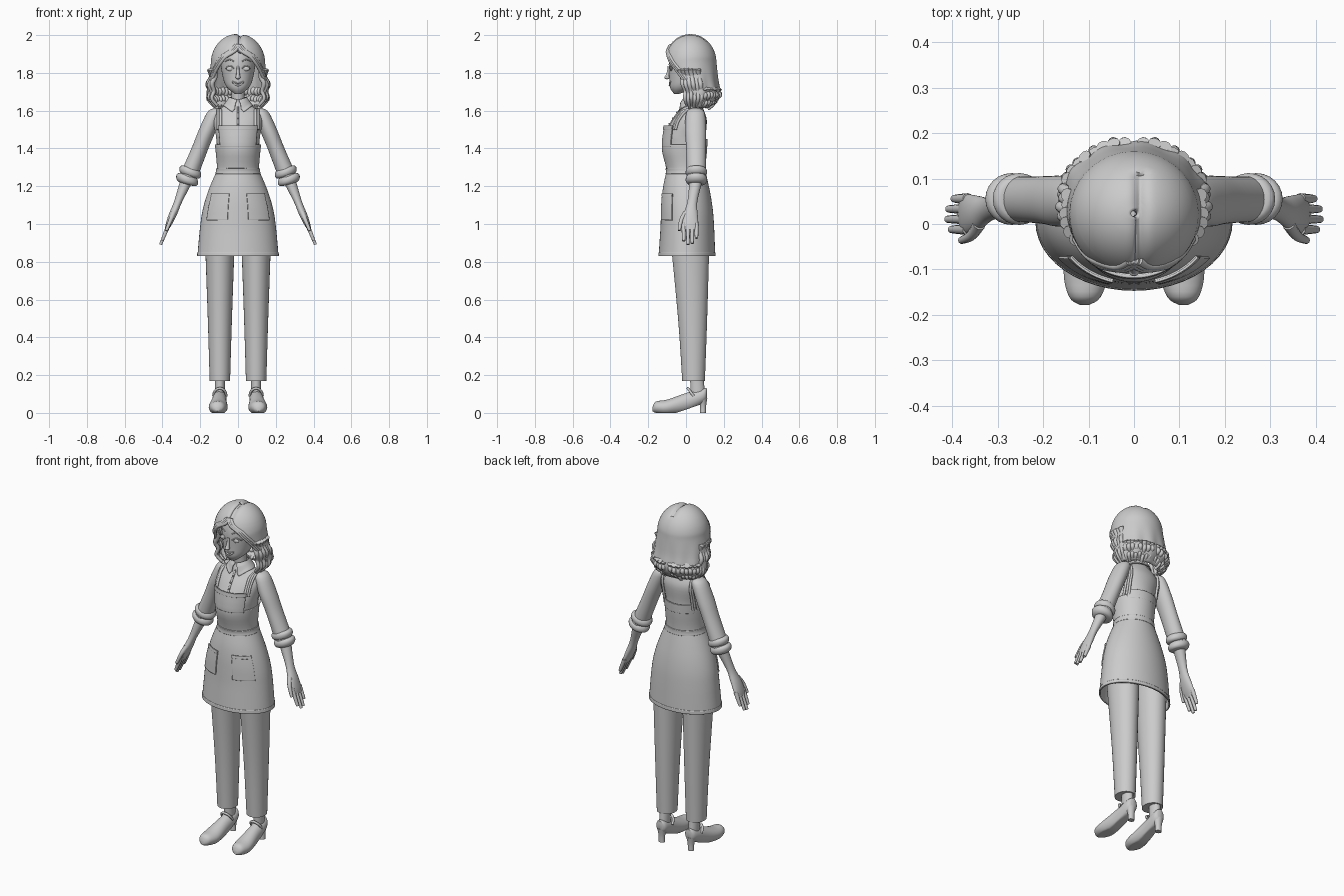
import bpy, bmesh, math, random
from mathutils import Vector

random.seed(4)
old = bpy.data.objects.get("Cube")
if old:
    bpy.data.objects.remove(old, do_unlink=True)

grey = (0.6, 0.6, 0.6, 1)
clay = bpy.data.materials.new("plain_grey")
clay.use_nodes = True
clay.diffuse_color = grey
clay.node_tree.nodes["Principled BSDF"].inputs["Base Color"].default_value = grey


def spline(rows, steps=4):
    """Smooth in-between rows through the given rows."""
    smooth = []
    for i in range(len(rows) - 1):
        around = (rows[max(i - 1, 0)], rows[i], rows[i + 1], rows[min(i + 2, len(rows) - 1)])
        for j in range(steps):
            t = j / steps
            smooth.append([b + t / 2 * (c - a + t * (2 * a - 5 * b + 4 * c - d + t * (3 * b - a - 3 * c + d)))
                           for a, b, c, d in zip(*around)])
    return smooth + [list(rows[-1])]


def section(rows, z, grow=0):
    """The oval (z, centre y, half width, half depth) of a profile at one height."""
    fine = spline(rows)
    for low, high in zip(fine, fine[1:]):
        if low[0] <= z <= high[0]:
            t = (z - low[0]) / (high[0] - low[0])
            y, width, depth = [a + (b - a) * t for a, b in zip(low[1:], high[1:])]
            return z, y, width + grow, depth + grow
    end = fine[0] if z < fine[0][0] else fine[-1]
    return z, end[1], end[2] + grow, end[3] + grow


def band(rows, low, high, grow=0, steps=6):
    return [section(rows, low + (high - low) * i / steps, grow) for i in range(steps + 1)]


def on_ring(oval, angle, centre_x=0):
    z, y, width, depth = oval
    return Vector((centre_x + width * math.sin(angle), y - depth * math.cos(angle), z))


def on_surface(rows, x, z, side=-1, lift=0):
    """Point on the front (side -1) or back (side 1) of a profile."""
    _, y, width, depth = section(rows, z, lift)
    return Vector((x, y + side * depth * math.sqrt(max(0, 1 - (x / width) ** 2)), z))


def activate(ob):
    bpy.ops.object.select_all(action="DESELECT")
    ob.select_set(True)
    bpy.context.view_layer.objects.active = ob


def finish(ob, mirror=False, thick=0):
    ob.data.materials.append(clay)
    if thick:
        solid = ob.modifiers.new("thickness", "SOLIDIFY")
        solid.thickness, solid.offset = thick, 0
    if mirror:
        ob.modifiers.new("mirror", "MIRROR")
    activate(ob)
    bpy.ops.object.shade_smooth_by_angle(angle=math.radians(50))


def shell(name, rows, centre=lambda z: 0, gap=None, thick=0, mirror=False, warp=None, sides=48):
    """Loft of ovals; gap gives the start and end angle where the loft is open."""
    bm = bmesh.new()
    rings = []
    for oval in spline(rows):
        start, end = gap(oval[0]) if gap else (0, 360)
        ring = []
        for i in range(sides + 1 if gap else sides):
            angle = math.radians(start + (end - start) * i / sides)
            point = on_ring(oval, angle, centre(oval[0]))
            ring.append(bm.verts.new(warp(point, angle) if warp else point))
        rings.append(ring)
    for low, high in zip(rings, rings[1:]):
        for i in range(sides):
            j = (i + 1) % len(low)
            bm.faces.new((low[i], low[j], high[j], high[i]))
    if not gap and not thick:
        bm.faces.new(rings[0])
        bm.faces.new(rings[-1])
    bmesh.ops.recalc_face_normals(bm, faces=bm.faces)
    mesh = bpy.data.meshes.new(name)
    bm.to_mesh(mesh)
    bm.free()
    ob = bpy.data.objects.new(name, mesh)
    bpy.context.collection.objects.link(ob)
    finish(ob, mirror, thick)


def tube(name, points, start, end, mirror=False):
    """Round strand through points, its radius going from start to end."""
    curve = bpy.data.curves.new(name, "CURVE")
    curve.dimensions, curve.bevel_depth, curve.bevel_resolution, curve.use_fill_caps = "3D", 1, 3, True
    path = spline(points)
    line = curve.splines.new("POLY")
    line.points.add(len(path) - 1)
    for i, place in enumerate(path):
        line.points[i].co = (*place, 1)
        line.points[i].radius = start + (end - start) * i / (len(path) - 1)
    ob = bpy.data.objects.new(name, curve)
    bpy.context.collection.objects.link(ob)
    activate(ob)
    bpy.ops.object.convert(target="MESH")
    finish(bpy.context.object, mirror)


def ball(name, at, size, mirror=False, bulge=1, slope=0):
    """Ellipsoid; a bulge under 1 makes it barrel shaped, slope tilts it sideways."""
    rows = []
    for i in range(9):
        angle = math.pi * i / 8
        r = max(math.sin(angle), 0.01) ** bulge
        rows.append((-size[2] * math.cos(angle), 0, size[0] * r, size[1] * r))
    shell(name, rows, mirror=mirror, sides=24, warp=lambda p, a: p + Vector(at) + Vector((0, 0, slope * p.x)))


# Trousers, ankles and heeled shoes
def leg_line(z):
    return .096


shell("trouser_leg", [(.17, .04, .054, .06), (.5, .035, .064, .077), (.95, .02, .08, .105)], leg_line, mirror=True)
shell("ankle", [(.06, .065, .027, .04), (.22, .055, .027, .034)], leg_line, mirror=True)


def lay_down(point, angle):
    sole = max(0, point.z + .05) * .35
    return Vector((point.x, point.z, max(point.y, sole)))


shell("shoe", [(-.178, .02, .01, .01), (-.16, .03, .035, .03), (-.1, .03, .05, .04), (0, .055, .04, .05),
               (.09, .09, .034, .04), (.11, .1, .018, .03)], lambda y: .1 - y * .05, mirror=True, warp=lay_down)
shell("shoe_heel", [(0, .09, .018, .016), (.04, .09, .019, .017), (.08, .085, .03, .028)], leg_line, mirror=True)
strap_arc = [math.radians(a) for a in range(-90, 91, 30)]
tube("shoe_strap", [(leg_line(0) + .034 * math.sin(a), .04 - .03 * math.cos(a), .09 + .04 * math.cos(a)) for a in strap_arc],
     .007, .007, True)

# Shared body profile, shirt and neck
body = [(.83, .005, .212, .147), (1, .007, .196, .138), (1.1, .004, .178, .132), (1.2, 0, .145, .118),
        (1.28, 0, .11, .1), (1.4, -.008, .117, .117), (1.52, 0, .13, .113)]
shirt = band(body, 1.25, 1.47, -.007) + [(1.55, .02, .13, .09), (1.6, .03, .11, .065), (1.635, .03, .055, .05), (1.66, .03, .04, .04)]
shell("shirt", shirt)
shell("neck", [(1.6, .03, .04, .04), (1.66, .025, .035, .036), (1.77, .02, .037, .04)])


def collar_points(point, angle):
    flap = .04 if point.z < 1.645 else .012
    point.z -= flap * max(0, math.cos(angle)) ** 3
    return point


shell("collar", [(1.625, .026, .078, .07), (1.65, .028, .058, .058), (1.67, .03, .045, .047)], thick=.006,
      gap=lambda z: (5 + (1.67 - z) * 400, 355 - (1.67 - z) * 400), warp=collar_points)
tube("shirt_placket", [on_surface(shirt, 0, z) for z in (1.51, 1.55, 1.6, 1.62)], .006, .005)
for z in (1.53, 1.56, 1.59):
    ball("shirt_button", on_surface(shirt, 0, z, lift=.006), (.005, .005, .005))


# Sleeves with rolled cuffs, forearms and hands
def arm_line(z):
    return .14 + .41 * (1.55 - z)


shell("sleeve", [(1.613, .05, .015, .02), (1.59, .05, .04, .048), (1.5, .05, .046, .056), (1.4, .053, .045, .052),
                 (1.25, .055, .05, .05)], arm_line, mirror=True)
for z in (1.235, 1.275):
    ball("rolled_cuff", (arm_line(z), .055, z), (.058, .057, .027), True, bulge=.4, slope=.25)
shell("forearm_and_palm", [(1.24, .055, .036, .036), (1.12, .034, .022, .026), (1.05, .024, .022, .038),
                           (1, .022, .017, .043), (.97, .022, .01, .035)], arm_line, mirror=True)
for i in range(4):
    y = -.012 + i * .0225
    tip = .89 + .012 * (i - 1.3) ** 2
    tube("finger", [(arm_line(z), y, z) for z in (1, .95, tip)], .0125, .008, True)
tube("thumb", [(arm_line(z), y, z) for y, z in ((0, 1.06), (-.025, 1.02), (-.036, .965))], .015, .008, True)


# Apron: skirt, bodice, bib, pockets and straps
def bib_front(z):
    return -52, 52


shell("apron_skirt", band(body, .83, 1.28), thick=.006)
shell("apron_hem", band(body, .83, .85, .003, 1), thick=.004)
shell("apron_bodice", band(body, 1.27, 1.42), thick=.006)
shell("waist_band", band(body, 1.265, 1.295, .004, 2), thick=.005)
shell("apron_bib", band(body, 1.41, 1.52), gap=bib_front, thick=.007)
shell("bib_band", band(body, 1.5, 1.522, .003, 2), gap=bib_front, thick=.006)
shell("apron_back_panel", band(body, 1.4, 1.45), gap=lambda z: (125, 235), thick=.006)
shell("pocket", band(body, 1.02, 1.16, .006), gap=lambda z: (16, 56), thick=.006, mirror=True)
shell("pocket_trim", band(body, 1.145, 1.162, .009, 2), gap=lambda z: (16, 56), thick=.005, mirror=True)
heights = (1.5, 1.55, 1.6)
for x in (.092, .1, .108):
    over = [on_surface(shirt, x, z, -1, .006) for z in heights]
    over += [on_surface(shirt, x, z, 1, .006) for z in reversed(heights)]
    over.append(on_surface(body, x, 1.42, 1))
    tube("shoulder_strap", over, .007, .007, True)

# Head and face
head = [(1.688, -.05, .015, .012), (1.72, -.02, .056, .064), (1.77, .005, .079, .093), (1.87, .016, .092, .106),
        (1.94, .02, .07, .085), (1.97, .02, .025, .03)]
shell("head", head)


def face_line(name, left, right, z, bow, radius, mirror=False):
    """Curved line that follows the face, bent upward by bow in the middle."""
    points = []
    for i in range(7):
        t = i / 6
        points.append(on_surface(head, left + (right - left) * t, z + bow * math.sin(math.pi * t)))
    tube(name, points, radius, radius, mirror)


face_line("upper_eyelid", .02, .066, 1.823, .014, .003, True)
face_line("eyebrow", .02, .068, 1.86, .01, .003, True)
face_line("upper_lip", -.03, .03, 1.754, -.008, .004)
face_line("lower_lip", -.026, .026, 1.75, -.016, .005)
ball("eye", on_surface(head, .042, 1.822), (.02, .007, .012), True)
tube("nose_bridge", [on_surface(head, 0, 1.835), (0, -.093, 1.805), (0, -.1, 1.78)], .006, .011)
ball("nose_tip", (0, -.1, 1.776), (.013, .015, .01))

# Hair cap: domed top, flared ends, a parting, and an opening around the face
hair = [(1.62, .045, .125, .085), (1.68, .052, .155, .122), (1.76, .04, .148, .124)]
for i in range(7):
    rise = math.radians(i * 14.5)
    hair.append((1.85 + .15 * math.sin(rise), .023, .137 * math.cos(rise), .132 * math.cos(rise)))


def hair_edge(z):
    return 86 * math.sqrt(max(0, 1.92 - z) / .24)


def wave(point, angle):
    ripple = min(1, max(0, 1.84 - point.z) * 7) * .025 * math.sin(11 * angle)
    point.x *= 1 + ripple
    point.y += (point.y - .04) * ripple
    if point.y < .11:
        point.z -= .014 * math.exp(-((point.x - .012) / .014) ** 2) * (point.z > 1.86)
    return point


shell("hair_cap", hair, gap=lambda z: (hair_edge(z), 360 - hair_edge(z)), thick=.014, warp=wave, sides=72)

# Fringe swept along the opening, then wavy locks round the sides and nape
for i in range(3):
    fringe = []
    for j in range(7):
        z = 1.945 - j * .03
        fringe.append(on_ring(section(hair, z, .003), math.radians(hair_edge(z) + 6 - i * 5)))
    tube("swept_fringe", fringe, .01, .008, True)
for i in range(14):
    angle = math.radians(62 + i * 8.5)
    top = 1.82 if i < 6 else 1.72
    drop = (top - 1.62 + random.uniform(-.012, .012)) / 5
    lock = []
    for j in range(6):
        swing = .008 * (-1) ** j + random.uniform(-.004, .004)
        lock.append(on_ring(section(hair, top - j * drop, swing), angle))
    tube("wavy_lock", lock, .015, .008, True)
